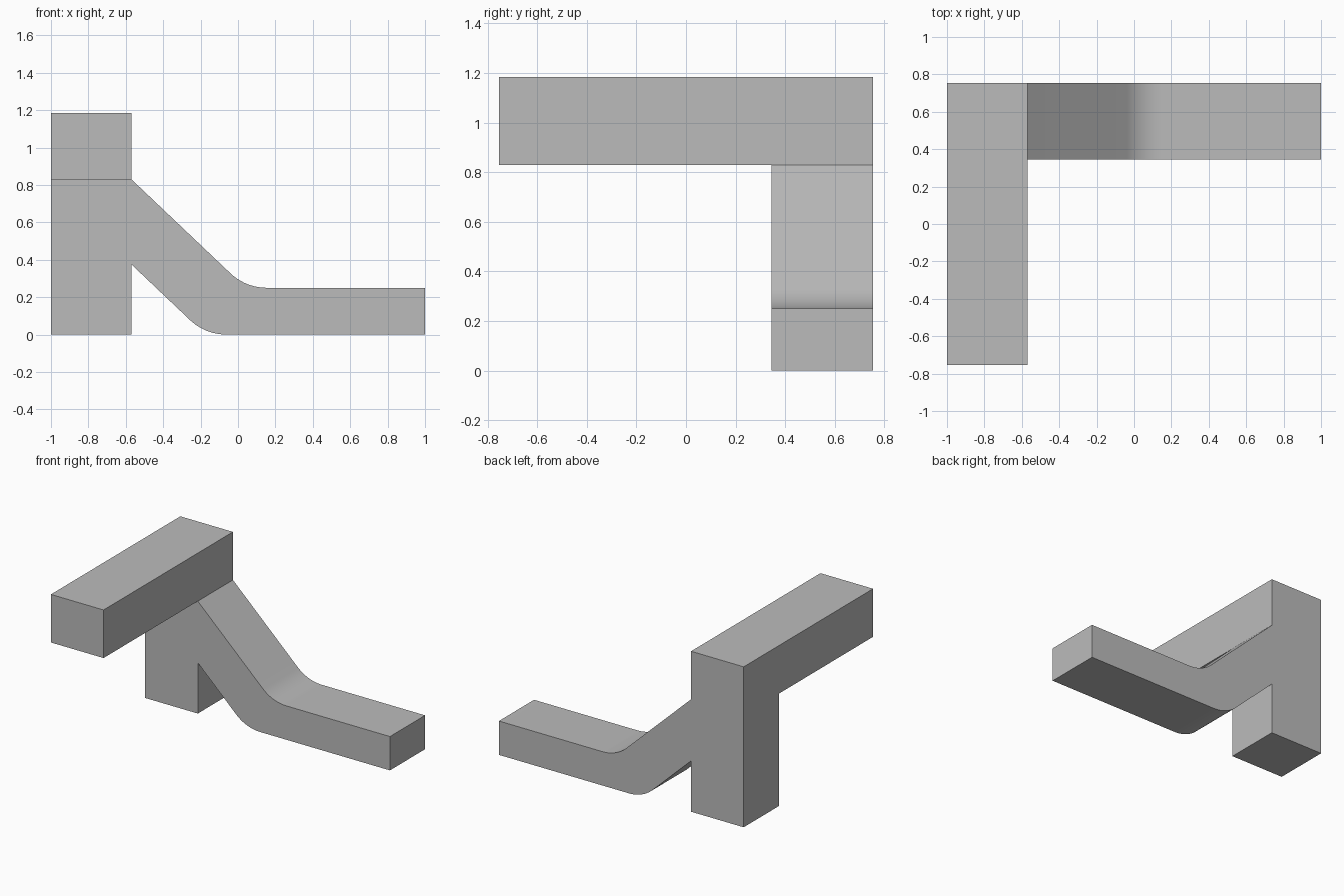
import bpy
import bmesh
from math import sin, cos, tan, radians

if "Cube" in bpy.data.objects:
    bpy.data.objects.remove(bpy.data.objects["Cube"], do_unlink=True)

# Main dimensions
LEFT, POST_X, RIGHT = -1.0, -0.57, 1.0
FRONT, LEG_Y, BACK = -0.755, 0.345, 0.755
SHOULDER, TOP, FOOT = 0.83, 1.185, 0.25
CROTCH = 0.375
SLOPE = radians(43.5)
RADIUS, STEPS = 0.28, 12

grey = bpy.data.materials.new("plain grey")
grey.use_nodes = True
grey.diffuse_color = (0.5, 0.5, 0.5, 1)
grey.node_tree.nodes["Principled BSDF"].inputs["Base Color"].default_value = (0.5, 0.5, 0.5, 1)


def bend(start_z, floor_z):
    """Rounded turn from the sloping brace to the level foot."""
    corner_x = POST_X + (start_z - floor_z) / tan(SLOPE)
    cx = corner_x + RADIUS * tan(SLOPE / 2)
    cz = floor_z + RADIUS
    angles = [-SLOPE * (1 - i / STEPS) for i in range(STEPS + 1)]
    return [(cx + RADIUS * sin(a), cz - RADIUS * cos(a)) for a in angles]


def extrude(bm, faces, distance):
    """Pull faces along y and return the moved faces."""
    geom = bmesh.ops.extrude_face_region(bm, geom=faces)["geom"]
    verts = [g for g in geom if isinstance(g, bmesh.types.BMVert)]
    bmesh.ops.translate(bm, verts=verts, vec=(0, distance, 0))
    return [g for g in geom if isinstance(g, bmesh.types.BMFace)]


bm = bmesh.new()

# Post, sloping brace and level foot share one side profile
profile = [(LEFT, 0), (POST_X, 0), (POST_X, CROTCH)]
profile += bend(CROTCH, 0)
profile += [(RIGHT, 0), (RIGHT, FOOT)]
profile += reversed(bend(SHOULDER, FOOT))
profile += [(POST_X, SHOULDER), (LEFT, SHOULDER)]
ring = [bm.verts.new((x, BACK, z)) for x, z in profile]
support = bm.faces.new(ring)

# Square end of the top beam, joined to the post
upper = [bm.verts.new((x, BACK, TOP)) for x in (POST_X, LEFT)]
beam_end = bm.faces.new([ring[-1], ring[-2]] + upper)

# Thicken everything, then carry the beam forward
moved = extrude(bm, [support, beam_end], LEG_Y - BACK)
beam_front = max(moved, key=lambda f: f.calc_center_median().z)
extrude(bm, [beam_front], FRONT - LEG_Y)

# Merge coplanar faces into clean flat sides
bmesh.ops.recalc_face_normals(bm, faces=bm.faces[:])
bmesh.ops.dissolve_limit(bm, angle_limit=radians(0.5), verts=bm.verts[:], edges=bm.edges[:])

mesh = bpy.data.meshes.new("beam_with_post_and_foot")
bm.to_mesh(mesh)
bm.free()
mesh.materials.append(grey)
stand = bpy.data.objects.new("beam_with_post_and_foot", mesh)
bpy.context.collection.objects.link(stand)

# Smooth the bends, keep the corners sharp
bpy.ops.object.select_all(action='DESELECT')
stand.select_set(True)
bpy.context.view_layer.objects.active = stand
bpy.ops.object.shade_smooth_by_angle(angle=radians(30))
